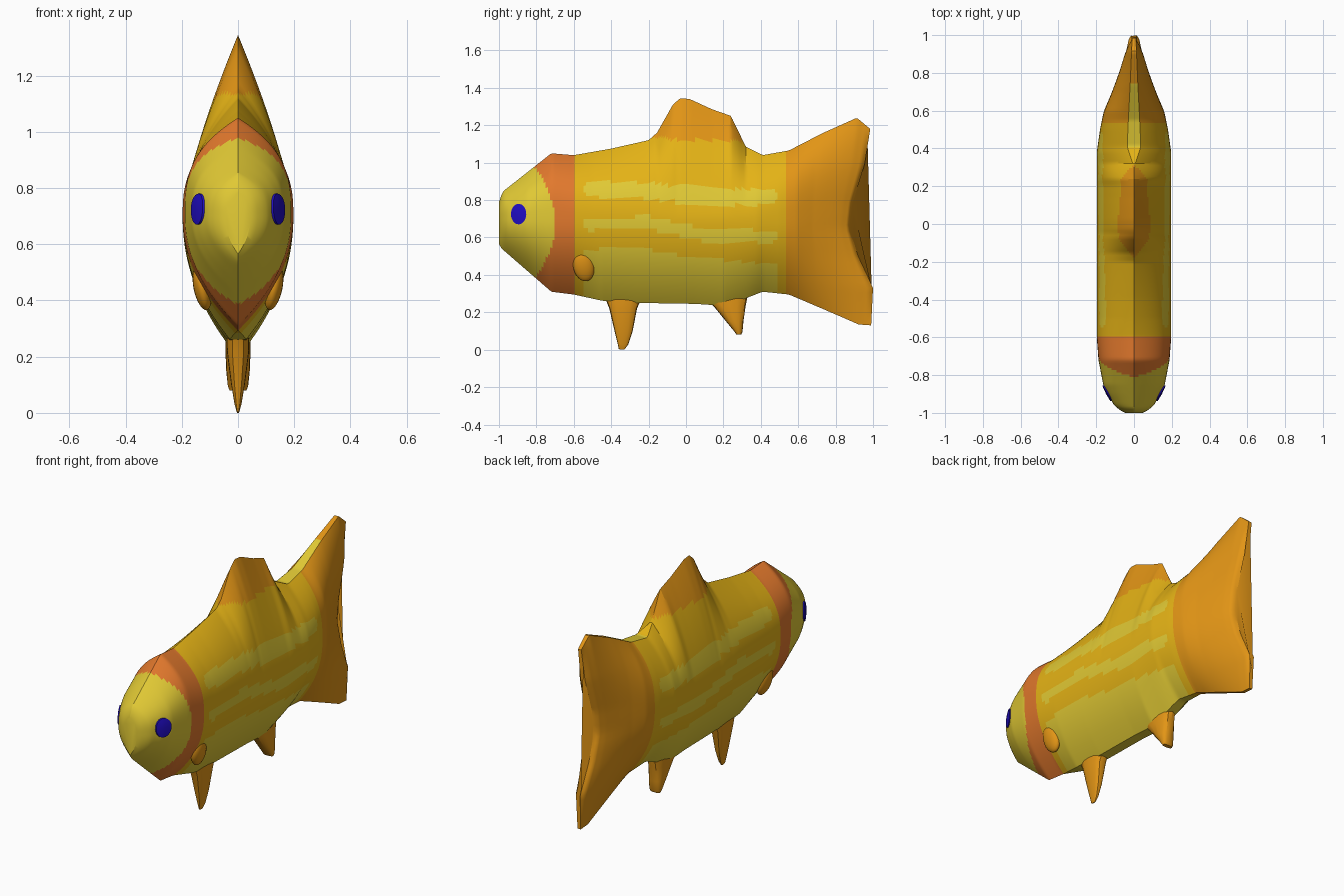
import bpy, bmesh, math

if "Cube" in bpy.data.objects:
    bpy.data.objects.remove(bpy.data.objects["Cube"])


def mat(name, r, g, b):
    m = bpy.data.materials.new(name)
    m.diffuse_color = (r, g, b, 1)
    m.use_nodes = True
    m.node_tree.nodes["Principled BSDF"].inputs["Base Color"].default_value = m.diffuse_color
    return m


GOLD = mat("gold", .78, .45, .008)
PALE = mat("pale_yellow", .76, .59, .035)
ORANGE = mat("fin_orange", .76, .30, .008)
COLLAR = mat("collar_orange", .76, .19, .026)
BLUE = mat("eye_blue", .015, .004, .55)


def lerp(table, v):
    """Piecewise linear lookup in a list of (key, value)."""
    if v <= table[0][0]:
        return table[0][1]
    for (a, p), (b, q) in zip(table, table[1:]):
        if v <= b:
            return p + (q - p) * (v - a) / (b - a)
    return table[-1][1]


# Fish profiles along y
TOP = [(-1, .79), (-.98, .845), (-.72, 1.05), (-.6, 1.04), (-.4, 1.075), (-.2, 1.12),
       (-.155, 1.16), (-.07, 1.31), (-.03, 1.345), (.02, 1.34), (.14, 1.285), (.24, 1.25),
       (.32, 1.085), (.41, 1.04), (.55, 1.065), (.74, 1.16), (.925, 1.24), (1, 1.18)]
BOTTOM = [(-1, .565), (-.985, .54), (-.72, .31), (-.6, .295), (-.45, .262), (-.25, .25),
          (.05, .245), (.2, .235), (.32, .275), (.41, .31), (.55, .295), (.74, .215),
          (.93, .135), (1, .13)]
WIDTH = [(-1, .045), (-.985, .075), (-.96, .105), (-.9, .14), (-.85, .163), (-.72, .188),
         (-.6, .197), (.38, .197), (.5, .18), (.6, .16), (.7, .125), (.8, .095),
         (.92, .06), (.98, .04), (1, .015)]
POWER = [(-.7, 3), (-.5, 2.4), (-.2, 2), (-.05, 1.35), (.2, 1.4), (.4, 2.2), (.6, 3)]
RIDGE = [(.3, 0), (.41, .036), (.55, .03), (.75, .02), (1, .01)]
KEEL = [(-.6, 0), (-.45, .03), (.35, .03), (.6, .01)]
TAIL_END = [(.13, .99), (.33, 1.0), (.5, .92), (.65, .875), (.78, .89), (.99, .955), (1.18, .985)]
MID = .7


def half_width(s, t):
    edge, p = (lerp(RIDGE, s), lerp(POWER, s)) if t > 0 else (lerp(KEEL, s), 2.1)
    edge = min(edge, lerp(WIDTH, s))
    return edge + (lerp(WIDTH, s) - edge) * (1 - abs(t) ** p)


def loft(name, rings, mats, rule=None):
    """Skin closed rings of points, cap both ends, colour faces by rule."""
    bm = bmesh.new()
    vs = [[bm.verts.new(p) for p in ring] for ring in rings]
    n = len(vs[0])
    for a, b in zip(vs, vs[1:]):
        for i in range(n):
            j = (i + 1) % n
            bm.faces.new((a[i], a[j], b[j], b[i]))
    bm.faces.new(vs[0][::-1])
    bm.faces.new(vs[-1])
    bmesh.ops.remove_doubles(bm, verts=bm.verts[:], dist=1e-5)
    bmesh.ops.recalc_face_normals(bm, faces=bm.faces[:])
    if rule:
        for f in bm.faces:
            f.material_index = rule(f.calc_center_median(), f.normal)
    me = bpy.data.meshes.new(name)
    bm.to_mesh(me)
    bm.free()
    for m in mats:
        me.materials.append(m)
    ob = bpy.data.objects.new(name, me)
    bpy.context.collection.objects.link(ob)
    bpy.ops.object.select_all(action='DESELECT')
    bpy.context.view_layer.objects.active = ob
    ob.select_set(True)
    bpy.ops.object.shade_smooth_by_angle(angle=math.radians(30))
    return ob


# Body, dorsal fin and tail as one skin
def body_ring(s, n=44):
    zt, zb = lerp(TOP, s), lerp(BOTTOM, s)
    k = max(0, (s - .55) / .45) ** 1.5
    side = []
    for i in range(n + 1):
        t = math.cos(math.pi * i / n) * .5 + .5 * (1 - 2 * i / n)
        z = MID + t * ((zt - MID) if t > 0 else (MID - zb))
        side.append((half_width(s, t), s + (lerp(TAIL_END, z) - 1) * k, z))
    return side + [(-x, y, z) for x, y, z in reversed(side)]


STRIPES = [([(-.55, .86), (-.2, .85), (.1, .815), (.48, .815)], .043),
           ([(-.55, .67), (-.2, .68), (.1, .61), (.48, .605)], .034)]
BELLY = [(-.55, .535), (-.25, .545), (.05, .49), (.48, .455)]


def body_colour(c, nrm):
    x, y, z = c
    if y < -.70 - .11 * ((z - .68) / .3) ** 2:
        return 1                                    # head
    if y < -.59:
        return 3                                    # collar
    if .4 < y < .75 and abs(x) < .005 and nrm.z > .7:
        return 1                                    # ridge in front of the tail
    if y > .535 or (z > 1.125 - .04 * y and -.2 < y < .33):
        return 2                                    # tail and dorsal fin
    if -.55 < y < .49:
        if z < lerp(BELLY, y):
            return 1
        for line, h in STRIPES:
            end = min(1, (y + .55) / .03, (.49 - y) / .03)
            if abs(z - lerp(line, y)) < h * math.sqrt(max(end, 0)):
                return 1
    return 0


STEPS = 168
loft("fish_body", [body_ring(-1 + 2 * i / STEPS) for i in range(STEPS + 1)],
     [GOLD, PALE, ORANGE, COLLAR], body_colour)


# Fins under the belly: (z, front y, back y, half thickness)
def belly_fin(name, levels, n=16):
    rings = []
    for z, y0, y1, h in levels:
        ring = []
        for i in range(n):
            a = 2 * math.pi * i / n
            c, s = math.cos(a), math.sin(a)
            ring.append((h * math.copysign(abs(s) ** .7, s),
                         (y0 + y1) / 2 + (y1 - y0) / 2 * math.copysign(abs(c) ** .8, c), z))
        rings.append(ring)
    loft(name, rings, [ORANGE])


belly_fin("front_belly_fin", [(.27, -.43, -.24, .04), (.22, -.41, -.262, .04),
                              (.1, -.382, -.285, .024), (.03, -.365, -.308, .012),
                              (.005, -.36, -.325, .005), (0, -.35, -.33, .003)])
belly_fin("rear_belly_fin", [(.29, .08, .33, .045), (.23, .15, .318, .045),
                             (.15, .215, .307, .042), (.095, .26, .302, .036),
                             (.08, .27, .295, .03)])


# Eyes: thin plates following the head surface
def eye_ring(side, r, lift, n=28):
    ring = []
    for i in range(n):
        a = 2 * math.pi * i / n
        y, z = -.895 + .041 * r * math.cos(a), .725 + .055 * r * math.sin(a)
        t = (z - MID) / (lerp(TOP, y) - MID if z > MID else MID - lerp(BOTTOM, y))
        ring.append((side * (half_width(y, t) + lift), y, z))
    return ring


# Small side fins: flattened ellipsoids leaning against the body
for side, label in ((1, "left"), (-1, "right")):
    loft(label + "_eye", [eye_ring(side, *p) for p in
                          ((1, -.001), (1, .007), (.6, .008), (.15, .008))], [BLUE])
    bpy.ops.mesh.primitive_uv_sphere_add(segments=20, ring_count=12, radius=1,
                                         location=(side * .128, -.547, .445),
                                         rotation=(math.radians(12), side * math.radians(12), 0))
    fin = bpy.context.object
    fin.name = label + "_side_fin"
    fin.scale = (.03, .056, .082)
    fin.data.materials.append(ORANGE)
    bpy.ops.object.shade_smooth_by_angle(angle=math.radians(30))
